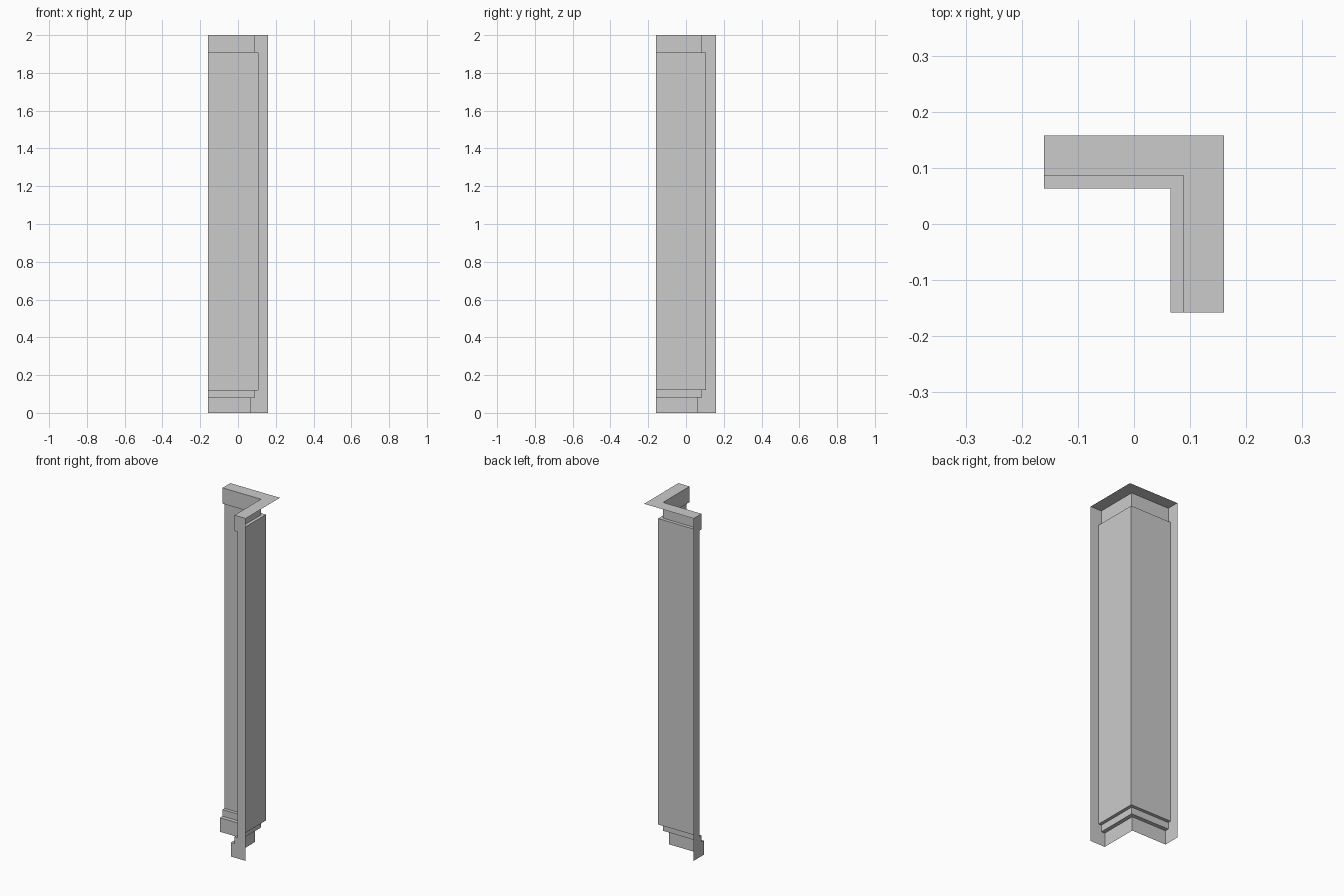
import bpy, bmesh

if "Cube" in bpy.data.objects:
    bpy.data.objects.remove(bpy.data.objects["Cube"])

HX, HY = 0.16, 0.158   # half extents of the L-shaped plan

# Moulding profile: (thickness inward from the outer planes, height)
PROFILE = [
    (0.095, 0.0), (0.095, 0.082),      # plinth
    (0.072, 0.082), (0.072, 0.121),    # base step
    (0.053, 0.121), (0.053, 1.908),    # shaft
    (0.072, 1.908), (0.072, 2.0),      # crown
    (0.0, 2.0),                        # top, out to the open back
]

bm = bmesh.new()


def column(place):
    return [bm.verts.new(place(t, z)) for t, z in PROFILE]


# Left end, mitred inner corner and front end of the sweep
left = column(lambda t, z: (-HX, HY - t, z))
corner = column(lambda t, z: (HX - t, HY - t, z))
front = column(lambda t, z: (HX - t, -HY, z))

# Inner faces and top; the outer back and underside stay open
for a, b in ((left, corner), (corner, front)):
    for i in range(len(PROFILE) - 1):
        bm.faces.new((a[i], b[i], b[i + 1], a[i + 1]))

# End caps in the shape of the profile
bm.faces.new(left + [bm.verts.new((-HX, HY, 0))])
bm.faces.new((front + [bm.verts.new((HX, -HY, 0))])[::-1])

mesh = bpy.data.meshes.new("corner_pilaster")
bm.to_mesh(mesh)
bm.free()
bpy.context.collection.objects.link(bpy.data.objects.new("corner_pilaster", mesh))
